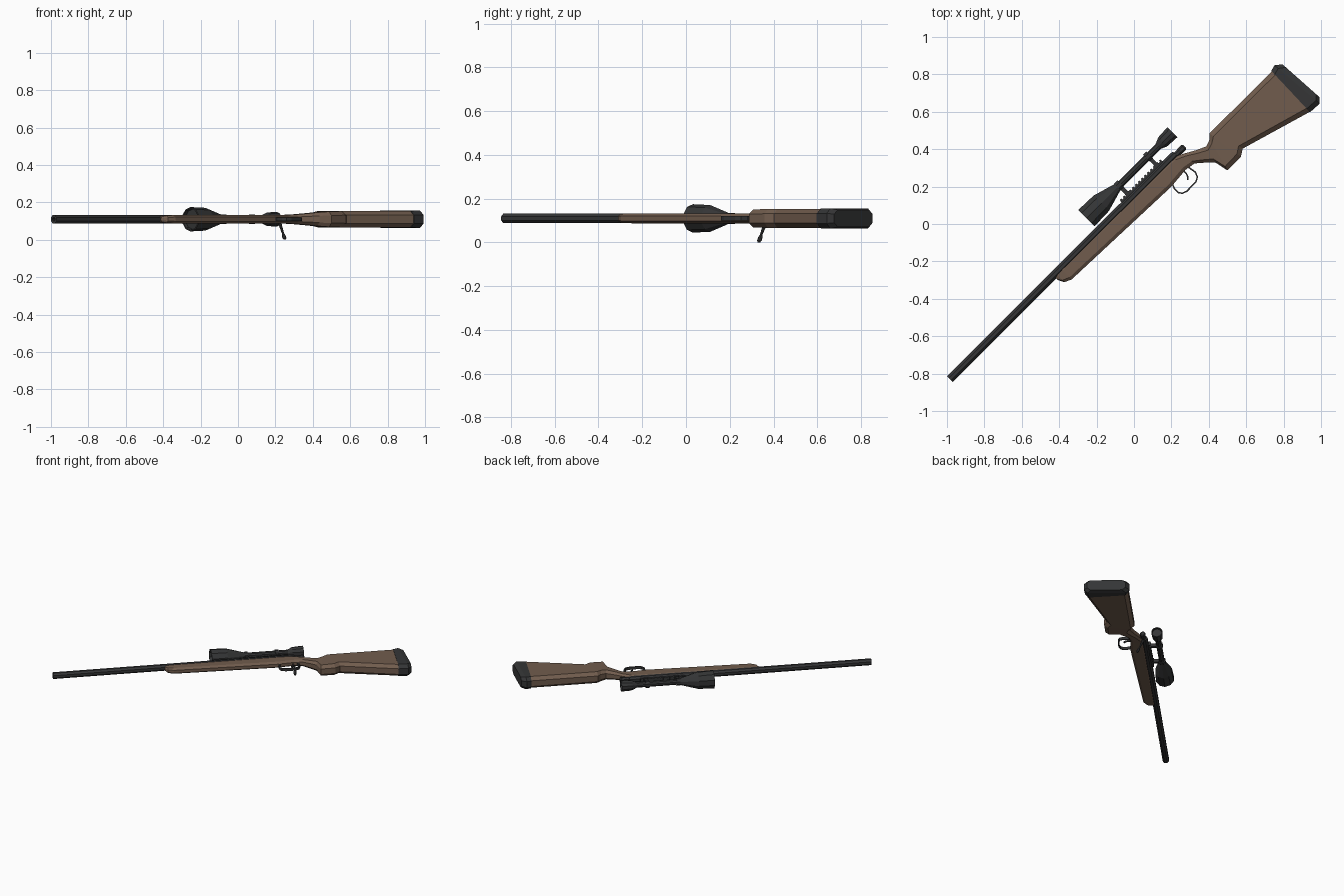
import bpy, bmesh
from math import cos, sin, pi, radians
from mathutils import Vector

if "Cube" in bpy.data.objects:
    bpy.data.objects.remove(bpy.data.objects["Cube"])

# Local frame: x runs muzzle -> butt, y is the sighting side, z is across.
# Every part is turned 45 degrees in plan and lifted to its resting height.
LIFT, TURN = 0.11, radians(45)


def material(name, rgb):
    m = bpy.data.materials.new(name)
    m.diffuse_color = (*rgb, 1)
    m.use_nodes = True
    m.node_tree.nodes["Principled BSDF"].inputs["Base Color"].default_value = m.diffuse_color
    return m


WOOD = material("brown_wood", (0.165, 0.108, 0.075))
STEEL = material("dark_steel", (0.035, 0.036, 0.037))


def finish(name, bm, mat):
    bmesh.ops.recalc_face_normals(bm, faces=bm.faces)
    me = bpy.data.meshes.new(name)
    bm.to_mesh(me)
    bm.free()
    me.materials.append(mat)
    ob = bpy.data.objects.new(name, me)
    ob.location.z = LIFT
    ob.rotation_euler.z = TURN
    bpy.context.collection.objects.link(ob)
    return ob


def skin(name, rings, mat, closed=False):
    """Bridge equal-length rings of points, capping the ends unless closed."""
    bm = bmesh.new()
    vs = [[bm.verts.new(p) for p in r] for r in rings]
    n = len(rings[0])
    pairs = list(zip(vs, vs[1:])) + ([(vs[-1], vs[0])] if closed else [])
    for a, b in pairs:
        for i in range(n):
            j = (i + 1) % n
            bm.faces.new((a[i], a[j], b[j], b[i]))
    if not closed:
        bm.faces.new(vs[0])
        bm.faces.new(vs[-1])
    return finish(name, bm, mat)


def lathe(name, profile, y, sides=8):
    """Turn (x, radius) pairs about an axis parallel to the bore."""
    ang = [2 * pi * (i + 0.5) / sides for i in range(sides)]
    return skin(name, [[(x, y + r * cos(a), r * sin(a)) for a in ang]
                       for x, r in profile], STEEL)


def loft(name, stations, mat):
    """Chamfered sections: (top x, top y, bottom x, bottom y, half width, chamfer)."""
    rings = []
    for tx, ty, bx, by, w, c in stations:
        top, bot = Vector((tx, ty, 0)), Vector((bx, by, 0))
        d = (bot - top).normalized() * c
        z = Vector((0, 0, 1))
        k = w * 0.5
        half = [top + z * k, top + d + z * w, bot - d + z * w, bot + z * k]
        rings.append(half + [Vector((p.x, p.y, -p.z)) for p in reversed(half)])
    return skin(name, rings, mat)


def box(name, centre, size):
    bm = bmesh.new()
    bmesh.ops.create_cube(bm, size=1)
    for v in bm.verts:
        v.co = Vector(centre) + Vector(a * b for a, b in zip(v.co, size))
    return finish(name, bm, STEEL)


def strip(name, path, thick, width):
    """Flat band following a path in the side plane."""
    pts = [Vector((x, y, 0)) for x, y in path]
    rings = []
    for i, p in enumerate(pts):
        t = (pts[min(i + 1, len(pts) - 1)] - pts[max(i - 1, 0)]).normalized()
        n = Vector((-t.y, t.x, 0)) * thick / 2
        z = Vector((0, 0, width / 2))
        rings.append([p + n + z, p - n + z, p - n - z, p + n - z])
    return skin(name, rings, STEEL)


# Stock: fore-end, wrist, grip and butt in one loft
loft("stock", [
    (-0.500, 0.108, -0.499, 0.075, 0.012, 0.008),
    (-0.482, 0.110, -0.484, 0.044, 0.019, 0.014),
    (-0.446, 0.110, -0.446, 0.026, 0.022, 0.016),
    (0.280, 0.108, 0.280, 0.000, 0.023, 0.018),
    (0.400, 0.104, 0.400, 0.010, 0.023, 0.018),
    (0.454, 0.078, 0.458, 0.000, 0.025, 0.018),
    (0.514, 0.044, 0.507, -0.042, 0.031, 0.020),
    (0.567, 0.020, 0.540, -0.075, 0.036, 0.022),
    (0.606, 0.034, 0.556, -0.150, 0.041, 0.024),
    (0.628, 0.057, 0.658, -0.150, 0.043, 0.026),
    (0.655, 0.057, 0.696, -0.126, 0.043, 0.026),
    (1.100, 0.056, 1.090, -0.241, 0.043, 0.026)], WOOD)

# Butt pad
loft("butt_pad", [
    (1.098, 0.060, 1.088, -0.243, 0.045, 0.026),
    (1.131, 0.069, 1.157, -0.247, 0.046, 0.026),
    (1.165, 0.042, 1.181, -0.223, 0.039, 0.024)], STEEL)

# Barrel with a shallow bore, receiver and bolt
lathe("barrel", [(-1.25, 0.010), (-1.283, 0.010), (-1.283, 0.0235),
                 (-0.45, 0.0235), (0.02, 0.0235)], 0.11)
lathe("receiver", [(0.0, 0.024), (0.40, 0.024), (0.42, 0.020)], 0.108)
lathe("bolt_shroud", [(0.40, 0.017), (0.44, 0.017), (0.45, 0.020),
                      (0.475, 0.020), (0.484, 0.013)], 0.102)

# Bolt handle with knob, hanging to one side
rings = []
for z, x, y, r in [(-0.005, .414, .100, .009), (-0.03, .414, .095, .009),
                   (-0.075, .413, .073, .006), (-0.085, .413, .068, .010),
                   (-0.100, .413, .062, .011), (-0.109, .413, .059, .006)]:
    rings.append([(x + r * cos(i * pi / 4), y + r * sin(i * pi / 4), z) for i in range(8)])
skin("bolt_handle", rings, STEEL)

# Trigger guard and trigger
strip("trigger_guard", [(0.297, 0.010), (0.286, -0.022), (0.287, -0.050),
                        (0.299, -0.067), (0.325, -0.076), (0.395, -0.074),
                        (0.417, -0.062), (0.428, -0.036), (0.420, 0.012)], 0.008, 0.020)
strip("trigger", [(0.388, 0.020), (0.388, -0.008), (0.382, -0.024), (0.370, -0.038)], 0.008, 0.010)

# Scope rail with teeth
box("scope_rail", (0.19, 0.131, 0), (0.31, 0.012, 0.026))
for i in range(14):
    box(f"rail_tooth_{i + 1}", (0.042 + i * 0.0228, 0.139, 0), (0.011, 0.010, 0.026))

# Scope body with recessed lenses at both ends
SY = 0.202
lathe("scope", [(-0.140, 0.054), (-0.157, 0.058), (-0.157, 0.065), (-0.045, 0.061),
                (0.070, 0.026), (0.090, 0.020), (0.385, 0.020), (0.415, 0.034),
                (0.425, 0.036), (0.493, 0.040), (0.493, 0.034), (0.480, 0.032)], SY, 10)

# Scope rings and their mounts
for side, x in (("front", 0.090), ("rear", 0.308)):
    lathe(f"{side}_scope_ring", [(x - 0.013, 0.027), (x + 0.013, 0.027)], SY)
    box(f"{side}_ring_mount", (x, 0.160, 0), (0.022, 0.045, 0.024))
    box(f"{side}_ring_clamp", (x, 0.140, 0), (0.028, 0.014, 0.036))
